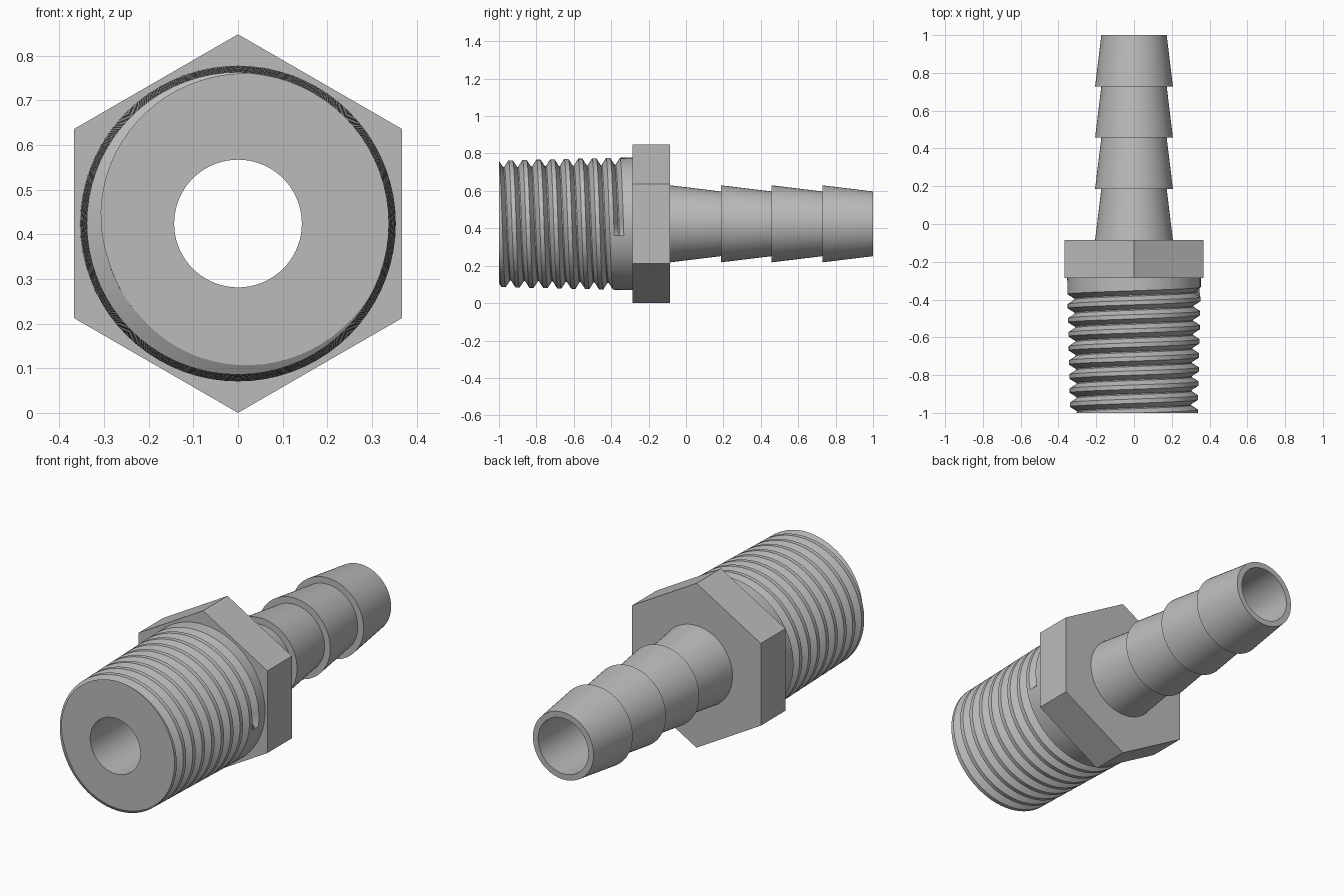
import bpy, bmesh, math

cube = bpy.data.objects.get("Cube")
if cube:
    bpy.data.objects.remove(cube, do_unlink=True)

AXIS_Z = 0.424          # height of the fitting's axis
STEPS = 72              # segments round the axis
BORE = 0.143
HEX_FRONT, HEX_BACK = -0.285, -0.085

grey = bpy.data.materials.new("plain grey")
grey.use_nodes = True
grey.diffuse_color = (0.5, 0.5, 0.5, 1)
grey.node_tree.nodes["Principled BSDF"].inputs["Base Color"].default_value = (0.5, 0.5, 0.5, 1)


def sweep(name, column):
    """Turn a profile of (y, radius) points once round the axis; it may vary with the turn."""
    bm = bmesh.new()
    rings = []
    for s in range(STEPS + 1):
        turn = s / STEPS
        a = math.radians(210) - math.tau * turn
        rings.append([bm.verts.new((r * math.cos(a), y, AXIS_Z + r * math.sin(a)))
                      for y, r in column(turn, a)])
    for p, q in zip(rings, rings[1:]):
        for i in range(len(p) - 1):
            bm.faces.new((p[i], q[i], q[i + 1], p[i + 1]))
    bmesh.ops.remove_doubles(bm, verts=bm.verts, dist=1e-5)
    mesh = bpy.data.meshes.new(name)
    bm.to_mesh(mesh)
    bm.free()
    mesh.materials.append(grey)
    obj = bpy.data.objects.new(name, mesh)
    bpy.context.collection.objects.link(obj)
    bpy.ops.object.select_all(action='DESELECT')
    obj.select_set(True)
    bpy.context.view_layer.objects.active = obj
    bpy.ops.object.shade_smooth_by_angle(angle=math.radians(30))
    return obj


# Tapered shank with a right-handed helical groove
PITCH, HALF, ROOT, DEPTH = 0.0745, 0.026, 0.003, 0.036
LAST_TURN = 8.6


def crest(y):
    return 0.338 + 0.0155 * min(1, (y + 1) / 0.66)


def shank_column(turn, a):
    gap = min(turn, 1 - turn) * PITCH
    cut = DEPTH * min(1, max(0, (HALF - gap) / (HALF - ROOT)))
    front_r = crest(-1) - cut
    points = [(-1, BORE), (-1, front_r)]
    for k in range(-1, 9):
        centre = -1 + PITCH * (k + turn)
        depth = DEPTH if k + turn <= LAST_TURN else 0
        for offset, d in ((-HALF, 0), (-ROOT, depth), (ROOT, depth), (HALF, 0)):
            y = centre + offset
            points.append((y, crest(y) - d) if y > -1 else (-1, front_r))
    return points + [(HEX_FRONT, crest(HEX_FRONT))]


# Hexagonal collar, corner up
def hex_column(turn, a):
    r = 0.367 / math.cos((a + math.pi / 6) % (math.pi / 3) - math.pi / 6)
    return [(HEX_FRONT, 0.2), (HEX_FRONT, r), (HEX_BACK, r), (HEX_BACK, 0.2)]


# Barbed tail, with the bore running back to the front face
def tail_column(turn, a):
    points = []
    length = (1 - HEX_BACK) / 4
    for i in range(4):
        y = HEX_BACK + i * length
        points += [(y, 0.206), (y + length, 0.173)]
    return points + [(1, BORE), (-1, BORE)]


sweep("threaded_shank", shank_column)
sweep("hex_collar", hex_column)
sweep("barbed_tail", tail_column)
